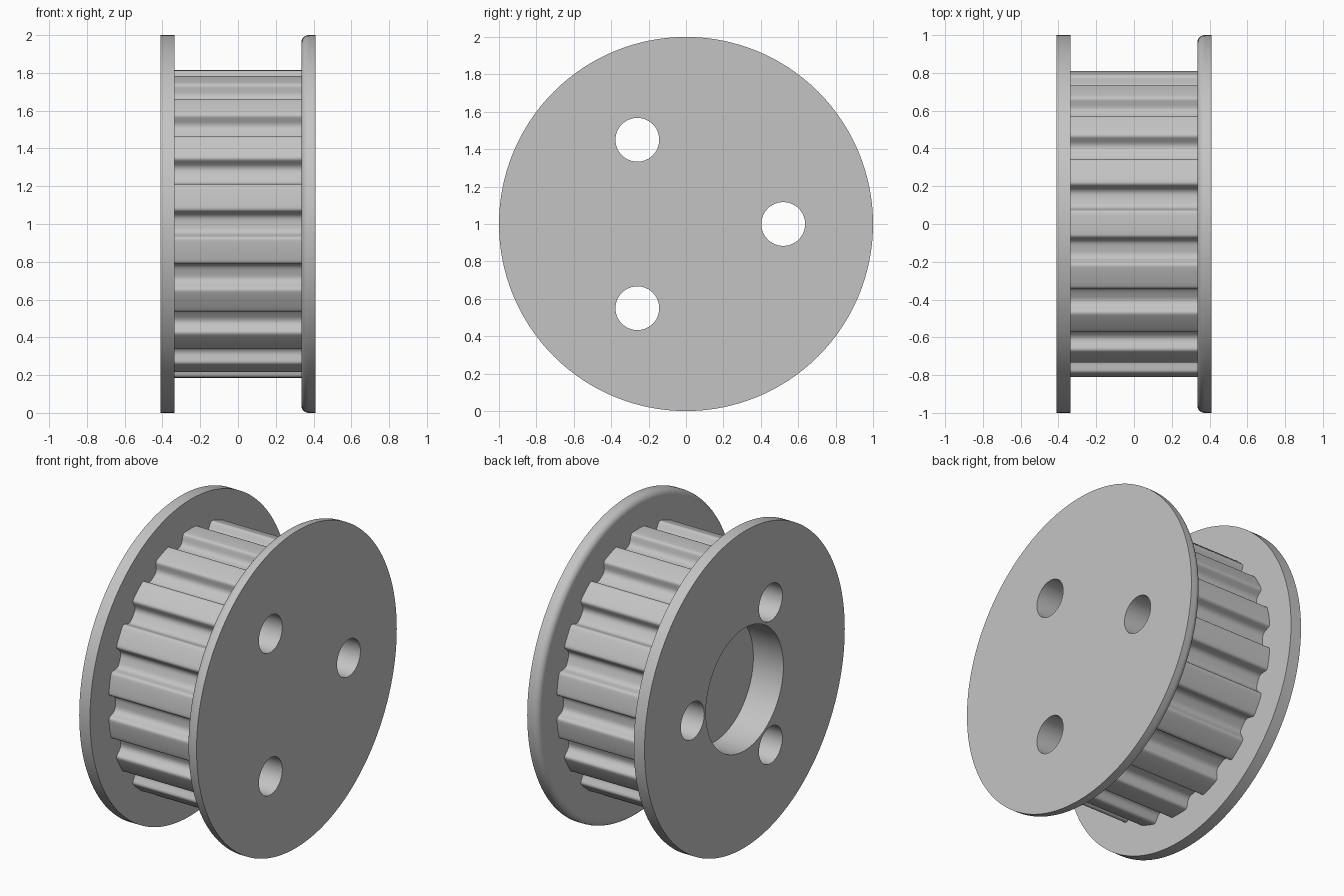
import bpy, bmesh
from math import sin, cos, pi, radians
from mathutils import Vector

if "Cube" in bpy.data.objects:
    bpy.data.objects.remove(bpy.data.objects["Cube"])

HALF = 0.41      # half the overall width
INNER = 0.335    # inner face of each flange
TEETH = 18
TIP, ROOT = 0.815, 0.748

grey = bpy.data.materials.new("metal grey")
grey.use_nodes = True
colour = (0.55, 0.55, 0.55, 1)
grey.diffuse_color = colour
grey.node_tree.nodes["Principled BSDF"].inputs["Base Color"].default_value = colour


def polar(radius, degrees):
    """Point in the wheel plane, measured from the top."""
    a = radians(degrees)
    return Vector((radius * sin(a), radius * cos(a)))


def circle(radius, steps=128, centre=(0, 0)):
    return [Vector(centre) + polar(radius, 360 * i / steps) for i in range(steps)]


def solid(name, rings):
    """Capped solid along x from (x, outline) rings."""
    bm = bmesh.new()
    loops = [[bm.verts.new((x, p.x, p.y + 1)) for p in outline] for x, outline in rings]
    for a, b in zip(loops, loops[1:]):
        for i in range(len(a)):
            j = (i + 1) % len(a)
            bm.faces.new((a[i], a[j], b[j], b[i]))
    bm.faces.new(loops[0])
    bm.faces.new(loops[-1])
    bmesh.ops.recalc_face_normals(bm, faces=bm.faces)
    mesh = bpy.data.meshes.new(name)
    bm.to_mesh(mesh)
    bm.free()
    mesh.materials.append(grey)
    obj = bpy.data.objects.new(name, mesh)
    bpy.context.collection.objects.link(obj)
    return obj


def rounded(corners, steps=5):
    """Round the corners of a closed outline; each corner is (point, size)."""
    out = []
    for i, (p, size) in enumerate(corners):
        if not size:
            out.append(p)
            continue
        before, after = corners[i - 1][0], corners[(i + 1) % len(corners)][0]
        a = p + (before - p).normalized() * size
        b = p + (after - p).normalized() * size
        for s in range(steps + 1):
            t = s / steps
            out.append(a * (1 - t) ** 2 + p * 2 * t * (1 - t) + b * t * t)
    return out


# Toothed drum: one groove and one land per pitch
pitch = 360 / TEETH
corners = []
for k in range(TEETH):
    gap = pitch * (k + 0.5)
    corners += [(polar(TIP, gap - 5), 0.018), (polar(ROOT, gap - 3.5), 0.03),
                (polar(ROOT, gap + 3.5), 0.03), (polar(TIP, gap + 5), 0.018)]
    corners += [(polar(TIP, gap + a), 0) for a in (7.5, 10, 12.5)]
teeth = rounded(corners)
drum = solid("toothed_drum", [(-INNER, teeth), (INNER, teeth)])

# Flanges: one square-edged, one with a rounded inner rim
square_flange = solid("square_flange", [(-HALF, circle(1)), (-INNER, circle(1))])
fillet = 0.04
rim = []
for i in range(9):
    a = i / 8 * pi / 2
    rim.append((INNER + fillet * (1 - cos(a)), circle(1 - fillet + fillet * sin(a))))
round_flange = solid("rounded_flange", rim + [(HALF, circle(1))])

# Cutters: blind bore and three through holes
bore = solid("bore_cutter", [(-0.6, circle(0.387, 96)), (-HALF + 0.21, circle(0.387, 96))])
holes = []
for k in range(3):
    outline = circle(0.117, 48, polar(0.52, 90 + 120 * k))
    holes.append(solid("hole_cutter", [(-0.6, outline), (0.6, outline)]))

for part in (drum, square_flange, round_flange):
    bpy.ops.object.select_all(action='DESELECT')
    part.select_set(True)
    bpy.context.view_layer.objects.active = part
    for cutter in holes + ([] if part is round_flange else [bore]):
        mod = part.modifiers.new("cut", 'BOOLEAN')
        mod.operation = 'DIFFERENCE'
        mod.solver = 'EXACT'
        mod.object = cutter
        bpy.ops.object.modifier_apply(modifier=mod.name)
    bpy.ops.object.shade_smooth_by_angle(angle=radians(30))

for cutter in holes + [bore]:
    bpy.data.objects.remove(cutter)
